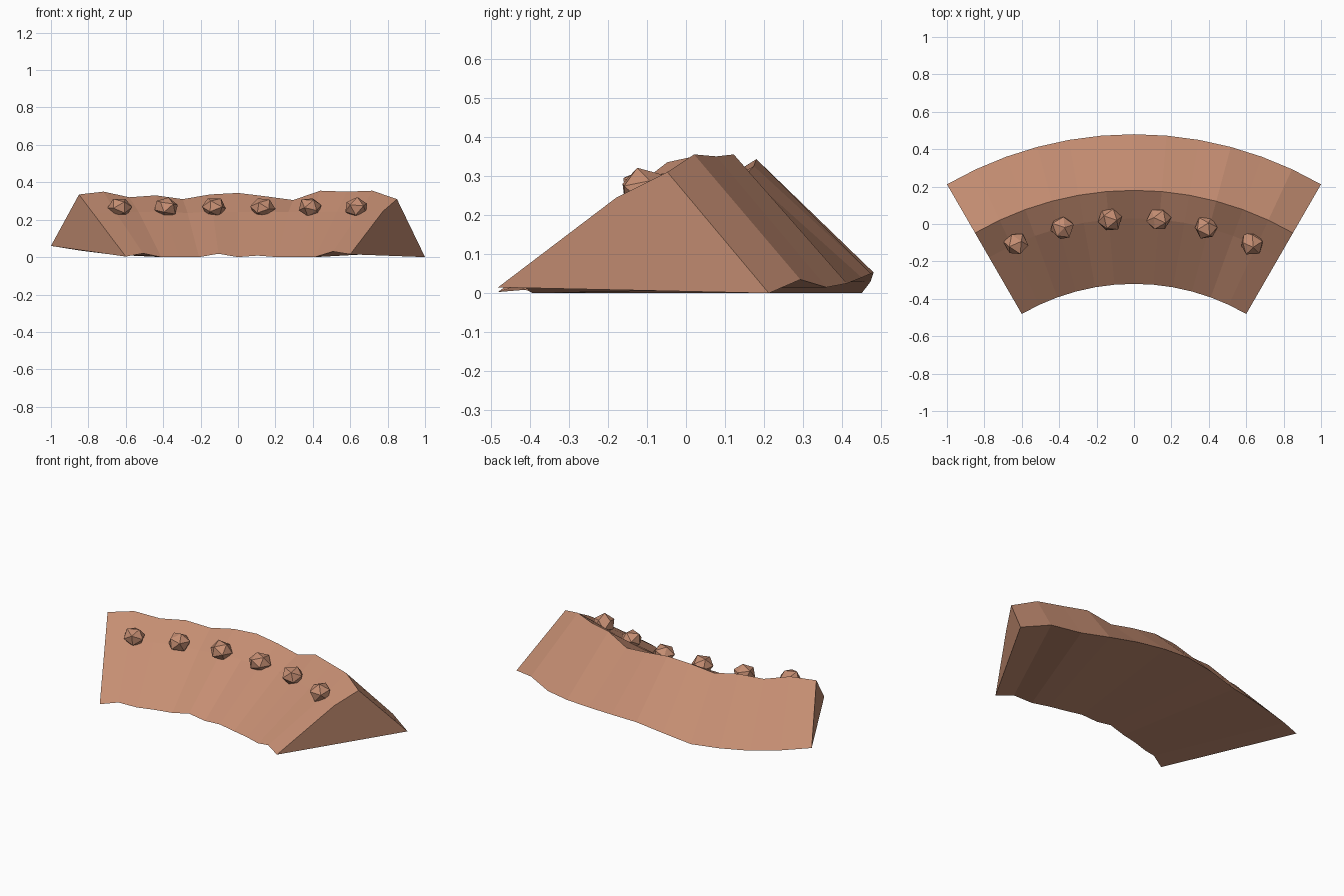
import bpy, bmesh, math, random
from mathutils import Matrix, Vector, Euler

random.seed(4)
cube = bpy.data.objects.get("Cube")
if cube:
    bpy.data.objects.remove(cube, do_unlink=True)

clay = bpy.data.materials.new("clay_brown")
clay.use_nodes = True
colour = (0.56, 0.27, 0.17, 1)
clay.diffuse_color = colour
clay.node_tree.nodes["Principled BSDF"].inputs["Base Color"].default_value = colour

CENTRE_Y = -1.52


def arc_point(radius, degrees, z):
    a = math.radians(degrees)
    return Vector((radius * math.sin(a), CENTRE_Y + radius * math.cos(a), z))


def make_object(name, bm):
    bmesh.ops.recalc_face_normals(bm, faces=bm.faces)
    mesh = bpy.data.meshes.new(name)
    bm.to_mesh(mesh)
    bm.free()
    mesh.materials.append(clay)
    obj = bpy.data.objects.new(name, mesh)
    bpy.context.collection.objects.link(obj)
    return obj


# Curved bank: four uneven rails swept through a sixty degree arc
rails = [
    (1.2, [.003, .02, 0, 0, 0, .018, 0, .008, 0, 0, 0, .03, .015]),
    (1.55, [.235, .24, .24, .245, .235, .245, .24, .245, .24, .24, .245, .245, .245]),
    (1.7, [.335, .35, .32, .33, .31, .335, .343, .325, .305, .355, .35, .355, .31]),
    (2.0, [.06, .035, .015, .005, 0, .03, .053, .05, .04, .025, .015, .035, 0]),
]
bm = bmesh.new()
rings = [[bm.verts.new(arc_point(r, -30 + 5 * i, z)) for i, z in enumerate(heights)]
         for r, heights in rails]
for k, ring in enumerate(rings):
    following = rings[(k + 1) % len(rings)]
    for i in range(len(ring) - 1):
        bm.faces.new((ring[i], ring[i + 1], following[i + 1], following[i]))
for end in (0, -1):
    bm.faces.new([ring[end] for ring in rings])
make_object("curved_bank", bm)

# Row of faceted stones along the inner slope
for i in range(6):
    bm = bmesh.new()
    bmesh.ops.create_icosphere(bm, subdivisions=1, radius=0.066)
    turn = Euler([random.uniform(0, math.tau) for _ in range(3)]).to_matrix()
    for v in bm.verts:
        v.co = turn @ v.co * random.uniform(0.92, 1.08)
        v.co.z *= 0.83
    spot = arc_point(1.55, -24 + 9.6 * i, 0.265)
    bmesh.ops.transform(bm, matrix=Matrix.Translation(spot), verts=bm.verts)
    make_object(f"stone_{i + 1}", bm)
